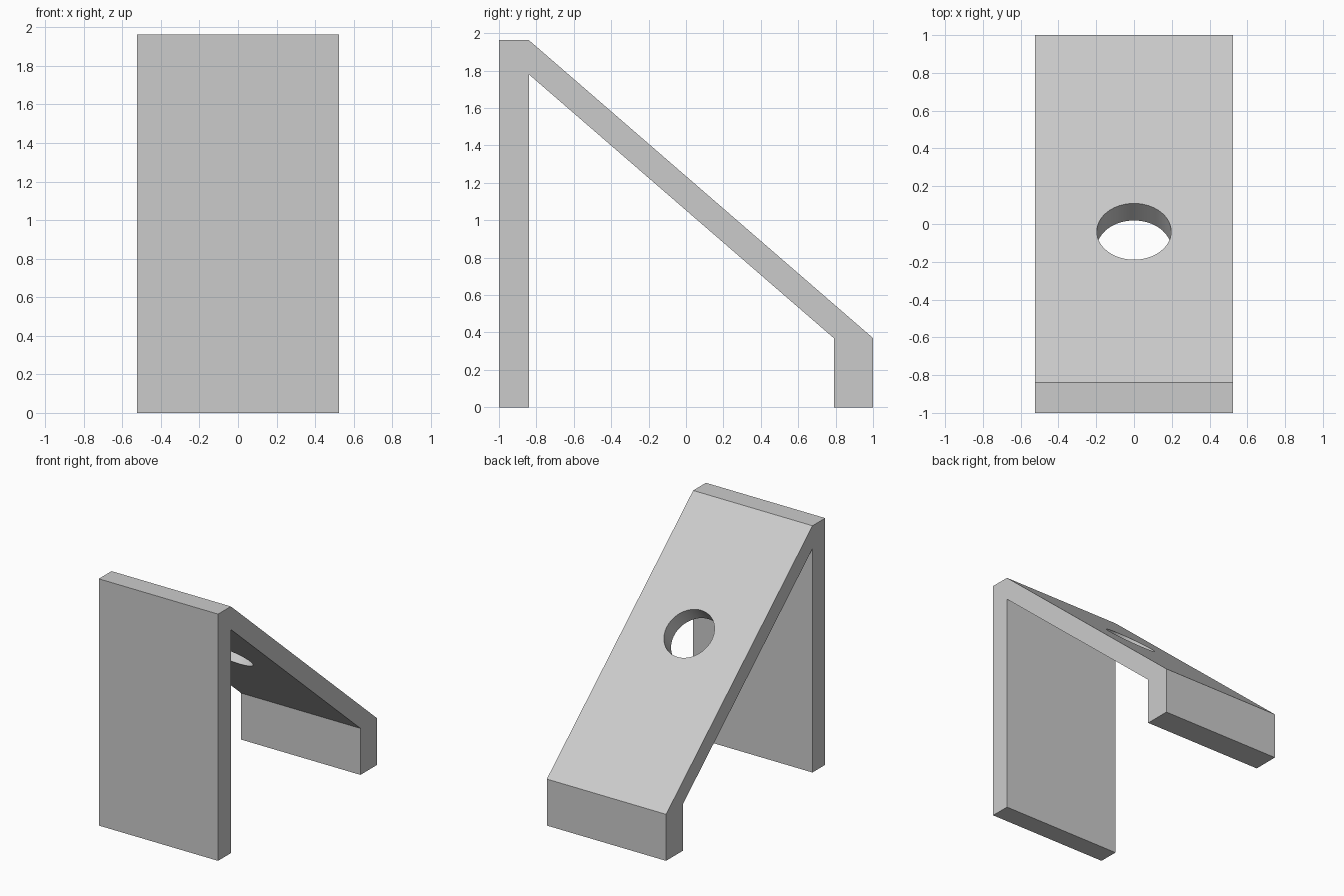
import bpy, bmesh, math

if "Cube" in bpy.data.objects:
    bpy.data.objects.remove(bpy.data.objects["Cube"])

HALF_WIDTH = 0.525
TOP = 1.963
# Side profile (y, z): tall front wall, sloped panel, short back lip
PROFILE = [(-1, 0), (-0.84, 0), (-0.84, 1.78), (0.79, 0.37),
           (0.79, 0), (1, 0), (1, 0.37), (-0.84, TOP), (-1, TOP)]

# Bent bracket: extrude the profile across the width
bm = bmesh.new()
face = bm.faces.new([bm.verts.new((-HALF_WIDTH, y, z)) for y, z in PROFILE])
ext = bmesh.ops.extrude_face_region(bm, geom=[face])
moved = [g for g in ext["geom"] if isinstance(g, bmesh.types.BMVert)]
bmesh.ops.translate(bm, verts=moved, vec=(2 * HALF_WIDTH, 0, 0))
bmesh.ops.recalc_face_normals(bm, faces=bm.faces)
mesh = bpy.data.meshes.new("sloped_bracket")
bm.to_mesh(mesh)
bm.free()
bracket = bpy.data.objects.new("sloped_bracket", mesh)
bpy.context.collection.objects.link(bracket)

# Round hole drilled square to the sloped panel
slope = (TOP - 0.37) / 1.84
hole_y = -0.04
bpy.ops.mesh.primitive_cylinder_add(
    vertices=64, radius=0.197, depth=0.6,
    location=(0, hole_y, TOP - (hole_y + 0.84) * slope),
    rotation=(-math.atan(slope), 0, 0))
cutter = bpy.context.object
cutter.name = "hole_cutter"
cutter.hide_render = True
cutter.display_type = 'WIRE'

cut = bracket.modifiers.new("hole", 'BOOLEAN')
cut.operation = 'DIFFERENCE'
cut.solver = 'EXACT'
cut.object = cutter

# Apply the cut, remove the helper, smooth the hole wall only
bpy.ops.object.select_all(action='DESELECT')
bracket.select_set(True)
bpy.context.view_layer.objects.active = bracket
bpy.ops.object.modifier_apply(modifier=cut.name)
bpy.data.objects.remove(cutter)
bpy.ops.object.shade_smooth_by_angle(angle=math.radians(20))
